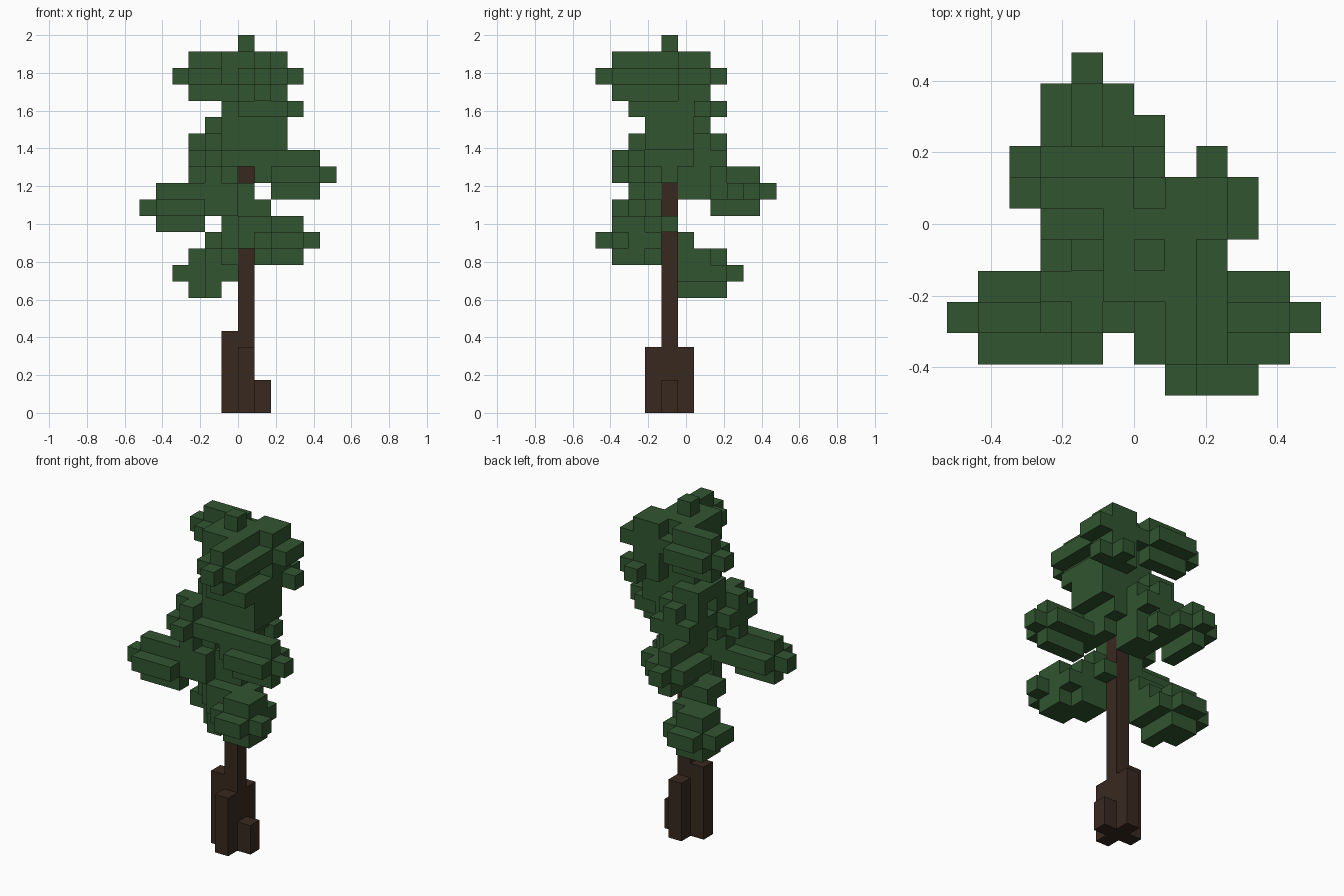
import bpy
import bmesh
from itertools import product
from mathutils import Vector

default_cube = bpy.data.objects.get("Cube")
if default_cube:
    bpy.data.objects.remove(default_cube, do_unlink=True)

UNIT = 2 / 23                      # edge of one cube
ORIGIN = Vector((0, -5.5, 0))      # grid corner, in cubes


def make_material(name, red, green, blue):
    material = bpy.data.materials.new(name)
    material.use_nodes = True
    color = (red, green, blue, 1)
    material.diffuse_color = color
    material.node_tree.nodes["Principled BSDF"].inputs["Base Color"].default_value = color
    return material


def block(low, high):
    """All grid cells from the low corner to the high corner, inclusive."""
    return set(product(*(range(a, b + 1) for a, b in zip(low, high))))


def clump(center):
    """Three-cube-wide ball with clipped corners."""
    offsets = product((-1, 0, 1), repeat=3)
    return {tuple(c + o for c, o in zip(center, offset))
            for offset in offsets if 0 in offset}


def spray(center, axis):
    """Flat three-by-three layer with a ridge above and below along an axis."""
    x, y, z = center
    dx, dy = (1, 0) if axis == "x" else (0, 1)
    return (block((x - 1, y - 1, z), (x + 1, y + 1, z))
            | block((x - dx, y - dy, z - 1), (x + dx, y + dy, z + 1)))


def build_cubes(name, cells, solid, material):
    """Build only the outside faces of a group of cells."""
    bm = bmesh.new()
    for cell in cells:
        for axis, side in product(range(3), (0, 1)):
            neighbor = list(cell)
            neighbor[axis] += 1 if side else -1
            if tuple(neighbor) in solid:
                continue
            corners = []
            for u, v in ((0, 0), (1, 0), (1, 1), (0, 1)):
                point = Vector(cell)
                point[axis] += side
                point[(axis + 1) % 3] += u
                point[(axis + 2) % 3] += v
                corners.append(bm.verts.new((point + ORIGIN) * UNIT))
            bm.faces.new(corners if side else corners[::-1])
    bmesh.ops.remove_doubles(bm, verts=bm.verts, dist=UNIT / 100)
    mesh = bpy.data.meshes.new(name)
    bm.to_mesh(mesh)
    bm.free()
    mesh.materials.append(material)
    bpy.context.collection.objects.link(bpy.data.objects.new(name, mesh))


bark = make_material("dark brown bark", 0.040, 0.022, 0.0135)
leaf = make_material("forest green leaf", 0.031, 0.089, 0.030)

# Trunk and its uneven roots
trunk = block((0, 4, 0), (0, 4, 15))
roots = (block((-1, 4, 0), (-1, 4, 4))
         | block((0, 3, 0), (0, 3, 3))
         | block((0, 5, 0), (0, 5, 3))
         | block((1, 4, 0), (1, 4, 1)))

# Lower front bough, running diagonally
lower_front = (block((1, 1, 10), (3, 3, 10))
               | block((2, 1, 9), (3, 2, 9))
               | block((1, 2, 9), (2, 3, 9))
               | block((2, 1, 11), (3, 2, 11))
               | block((1, 2, 11), (2, 3, 11))
               | block((2, 0, 10), (3, 0, 10))
               | block((0, 2, 10), (0, 2, 11))
               | block((-1, 3, 10), (0, 3, 11))
               | {(4, 1, 10), (1, 4, 11)})

# Lower back bough, running diagonally
lower_back = (block((-3, 6, 8), (-1, 7, 8))
              | block((-2, 5, 8), (-1, 5, 8))
              | block((-4, 6, 8), (-4, 7, 8))
              | block((-3, 8, 8), (-2, 8, 8))
              | block((-3, 6, 7), (-2, 7, 7))
              | block((-3, 6, 9), (-2, 7, 9))
              | block((-2, 5, 9), (-1, 6, 9))
              | block((-2, 4, 10), (-1, 5, 10))
              | {(-2, 5, 7), (-1, 4, 9)})

# Middle boughs: left, right and back, each joined to the trunk
middle_left = (spray((3, 2, 14), "x")
               | block((1, 2, 14), (1, 4, 15))
               | {(5, 2, 14)})
middle_right = (spray((-4, 2, 12), "x")
                | block((-2, 2, 12), (-1, 3, 13))
                | block((0, 3, 12), (0, 3, 13))
                | {(-6, 2, 12), (1, 3, 12)})
middle_back = (spray((-2, 8, 13), "y")
               | block((-1, 5, 13), (0, 6, 14))
               | {(-2, 10, 13), (0, 8, 13)})

# Inner foliage around the upper trunk
inner = (clump((-2, 3, 15)) | clump((-1, 6, 15))
         | block((-1, 3, 15), (1, 5, 18))
         | block((0, 2, 15), (0, 3, 15))
         | block((2, 3, 16), (2, 5, 17))
         | block((-2, 4, 17), (-1, 6, 17))
         | block((0, 2, 18), (2, 3, 18))
         | block((1, 4, 18), (2, 6, 18))
         | {(-2, 1, 15), (3, 6, 18), (2, 7, 18)})

# Crown: three clumps around a single top cube
crown = (spray((-2, 6, 20), "x")
         | spray((1, 2, 20), "y")
         | clump((1, 5, 20))
         | block((2, 6, 19), (2, 6, 21))
         | block((3, 5, 20), (3, 6, 20))
         | block((-1, 3, 20), (-1, 5, 21))
         | block((0, 3, 19), (0, 4, 21))
         | {(-4, 6, 20), (1, 0, 20), (0, 4, 22)})

parts = (("trunk", trunk, bark), ("roots", roots, bark),
         ("lower_front_bough", lower_front, leaf),
         ("lower_back_bough", lower_back, leaf),
         ("middle_left_bough", middle_left, leaf),
         ("middle_right_bough", middle_right, leaf),
         ("middle_back_bough", middle_back, leaf),
         ("inner_foliage", inner, leaf), ("crown", crown, leaf))
solid = set().union(*(cells for _, cells, _ in parts))
used = set()
for name, cells, material in parts:
    build_cubes(name, cells - used, solid, material)
    used |= cells
